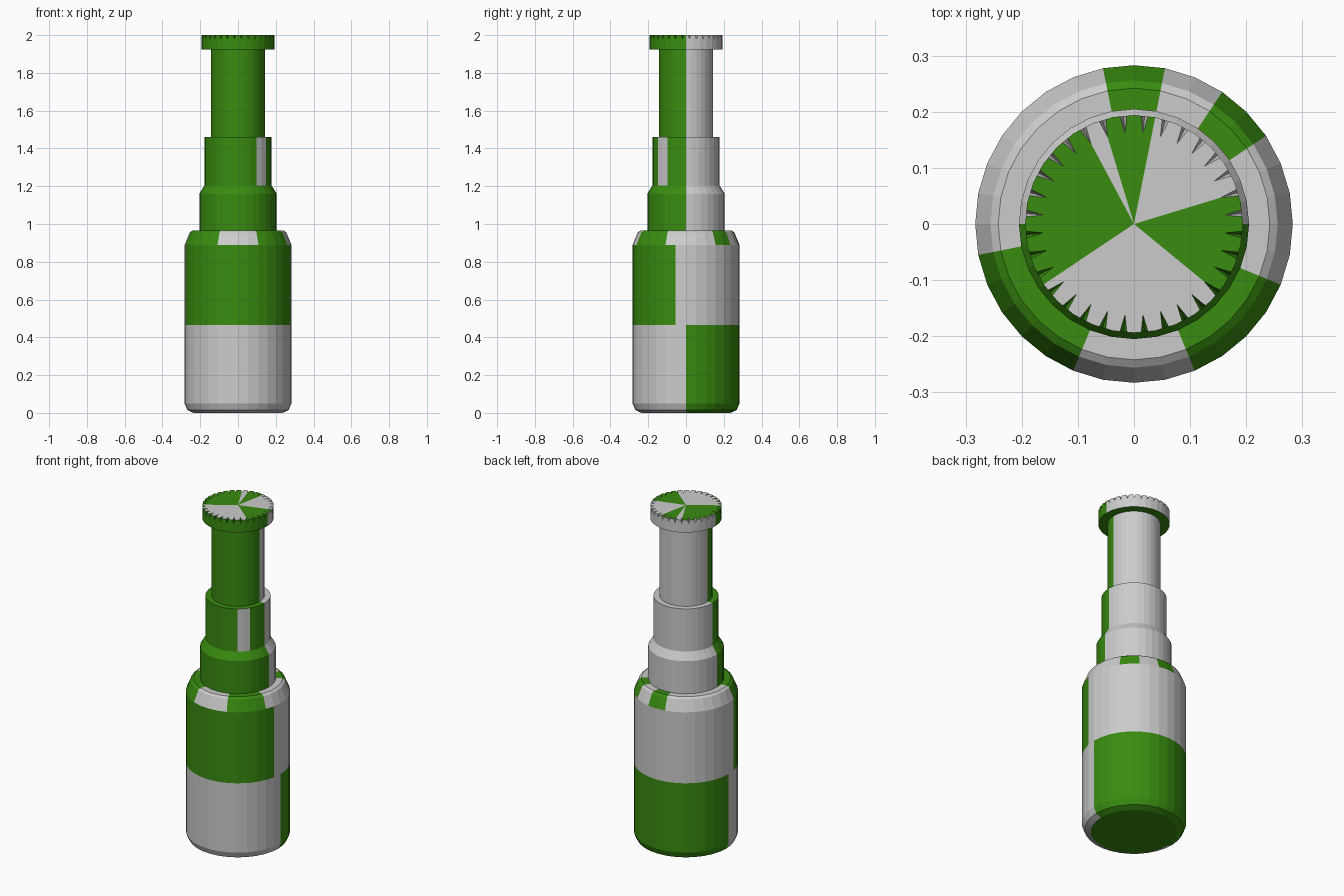
import bpy, bmesh
from math import sin, cos, pi, atan2, degrees

if "Cube" in bpy.data.objects:
    bpy.data.objects.remove(bpy.data.objects["Cube"])

SIDES = 32
STEP = 2 * pi / SIDES


def material(name, colour):
    m = bpy.data.materials.new(name)
    m.diffuse_color = colour
    m.use_nodes = True
    m.node_tree.nodes["Principled BSDF"].inputs["Base Color"].default_value = m.diffuse_color
    return m


GREY = material("grey", (0.6, 0.6, 0.6, 1))
GREEN = material("green", (0.04, 0.26, 0.005, 1))


def finish(name, bm, is_green):
    """Turn the bmesh into a flat shaded object, colouring faces by position."""
    bmesh.ops.recalc_face_normals(bm, faces=bm.faces)
    for f in bm.faces:
        c = f.calc_center_median()
        f.material_index = int(is_green(c, degrees(atan2(c.y, c.x)) % 360))
    mesh = bpy.data.meshes.new(name)
    bm.to_mesh(mesh)
    bm.free()
    mesh.materials.append(GREY)
    mesh.materials.append(GREEN)
    ob = bpy.data.objects.new(name, mesh)
    bpy.context.collection.objects.link(ob)
    return ob


def lathe(name, profile, is_green, caps=False):
    bm = bmesh.new()
    rings = [[bm.verts.new((r * cos(i * STEP), r * sin(i * STEP), z))
              for i in range(SIDES)] for r, z in profile]
    for a, b in zip(rings, rings[1:]):
        for i in range(SIDES):
            j = (i + 1) % SIDES
            bm.faces.new((a[i], a[j], b[j], b[i]))
    if caps:
        bm.faces.new(rings[0])
        bm.faces.new(rings[-1])
    return finish(name, bm, is_green)


# Bottle body: green on the upper front and the lower back
def body_green(c, ang):
    if c.z < 0.005:
        return True
    if c.z > 0.9:
        return any(a < ang < b for a, b in ((35, 55), (80, 102), (195, 245), (290, 335)))
    return (c.y < -0.03) if c.z > 0.465 else (c.y > 0.0)


lathe("bottle_body",
      [(0.235, 0), (0.268, 0.015), (0.283, 0.05), (0.283, 0.465),
       (0.283, 0.89), (0.256, 0.955), (0.242, 0.965), (0.19, 0.965)],
      body_green, caps=True)


# Stepped neck: green front half
def neck_green(c, ang):
    return c.y < 0 and not (1.2 < c.z < 1.4 and 300 < ang < 325)


lathe("bottle_neck",
      [(0.205, 0.96), (0.205, 1.16), (0.177, 1.205), (0.177, 1.46),
       (0.144, 1.46), (0.144, 1.93)], neck_green)


# Cap with a wedge notch in the middle of every rim edge
def cap_green(c, ang):
    if c.z > 1.995:
        return any(a < ang < b for a, b in
                   ((0, 16), (80, 108), (118, 215), (322, 360)))
    return c.y < 0


def make_cap(radius=0.194, z0=1.925, z1=2.0, tip=0.162, depth=0.022, width=0.16):
    bm = bmesh.new()

    def ring(z):
        return [bm.verts.new((radius * cos(i * STEP), radius * sin(i * STEP), z))
                for i in range(SIDES)]

    low, top = ring(z0), ring(z1)
    centre = bm.verts.new((0, 0, z1))
    for i in range(SIDES):
        j = (i + 1) % SIDES
        left = bm.verts.new(top[i].co.lerp(top[j].co, 0.5 - width))
        right = bm.verts.new(top[i].co.lerp(top[j].co, 0.5 + width))
        bottom = top[i].co.lerp(top[j].co, 0.5)
        bottom.z -= depth
        notch = bm.verts.new(bottom)
        mid = (i + 0.5) * STEP
        inner = bm.verts.new((tip * cos(mid), tip * sin(mid), z1))
        bm.faces.new((low[i], low[j], top[j], right, notch, left, top[i]))
        bm.faces.new((left, notch, inner))
        bm.faces.new((notch, right, inner))
        bm.faces.new((centre, top[i], left, inner))
        bm.faces.new((centre, inner, right, top[j]))
    bm.faces.new(low[::-1])
    return finish("bottle_cap", bm, cap_green)


make_cap()
